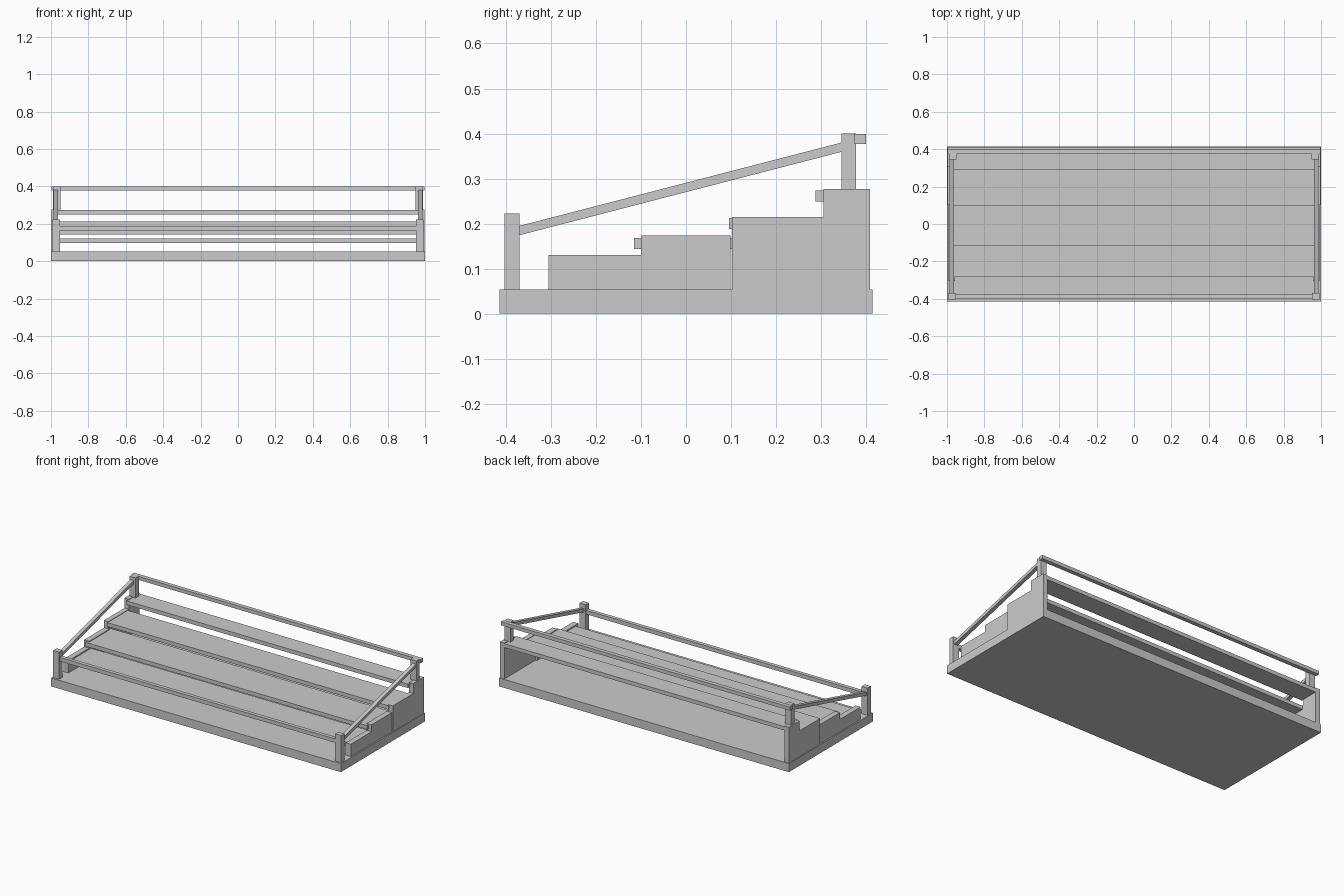
import bpy, bmesh, math

if "Cube" in bpy.data.objects:
    bpy.data.objects.remove(bpy.data.objects["Cube"])


def box(name, x, y, z, tilt=0.0):
    """Box from (min, max) ranges, optionally tilted about x."""
    bm = bmesh.new()
    bmesh.ops.create_cube(bm, size=1)
    bmesh.ops.scale(bm, vec=(x[1] - x[0], y[1] - y[0], z[1] - z[0]), verts=bm.verts)
    mesh = bpy.data.meshes.new(name)
    bm.to_mesh(mesh)
    bm.free()
    obj = bpy.data.objects.new(name, mesh)
    obj.location = (sum(x) / 2, sum(y) / 2, sum(z) / 2)
    obj.rotation_euler.x = tilt
    bpy.context.collection.objects.link(obj)
    return obj


def panel(name, x, profile):
    """Stepped (y, z) profile extruded between two x values."""
    bm = bmesh.new()
    face = bm.faces.new([bm.verts.new((x[0], y, z)) for y, z in profile])
    res = bmesh.ops.extrude_face_region(bm, geom=[face])
    verts = [g for g in res["geom"] if isinstance(g, bmesh.types.BMVert)]
    bmesh.ops.translate(bm, vec=(x[1] - x[0], 0, 0), verts=verts)
    bmesh.ops.recalc_face_normals(bm, faces=bm.faces)
    mesh = bpy.data.meshes.new(name)
    bm.to_mesh(mesh)
    bm.free()
    bpy.context.collection.objects.link(bpy.data.objects.new(name, mesh))


# Floor slab
BASE = 0.053
box("base", (-1, 1), (-0.414, 0.414), (0, BASE))

# Seating planks
treads = [(-0.28, -0.08, 0.122), (-0.115, 0.12, 0.168),
          (0.095, 0.295, 0.212), (0.288, 0.409, 0.273)]
for i, (y0, y1, top) in enumerate(treads):
    box(f"tread_{i + 1}", (-0.972, 0.972), (y0, y1), (top - 0.024, top))

front_steps = [(-0.305, BASE), (0.099, BASE), (0.099, 0.173),
               (-0.1, 0.173), (-0.1, 0.13), (-0.305, 0.13)]
back_steps = [(0.102, BASE), (0.409, BASE), (0.409, 0.277),
              (0.305, 0.277), (0.305, 0.215), (0.102, 0.215)]
slope = math.atan2(0.185, 0.715)
length = math.hypot(0.185, 0.715) + 0.02

for side, s in (("left", -1), ("right", 1)):
    def span(a, b):
        return tuple(sorted((s * a, s * b)))

    # Stepped side panels
    panel(f"{side}_front_panel", span(0.957, 0.992), front_steps)
    panel(f"{side}_back_panel", span(0.967, 0.997), back_steps)

    # Posts and sloping handrail
    box(f"{side}_front_post", span(0.952, 0.993), (-0.403, -0.37), (BASE, 0.222))
    box(f"{side}_back_post", span(0.948, 0.989), (0.345, 0.378), (0.275, 0.4))
    box(f"{side}_handrail", span(0.962, 0.986),
        (-0.0125 - length / 2, -0.0125 + length / 2), (0.267, 0.287), slope)

# Cross rails
box("front_rail", (-0.97, 0.97), (-0.397, -0.373), (0.163, 0.187))
box("back_rail", (-0.997, 0.997), (0.374, 0.4), (0.377, 0.399))
